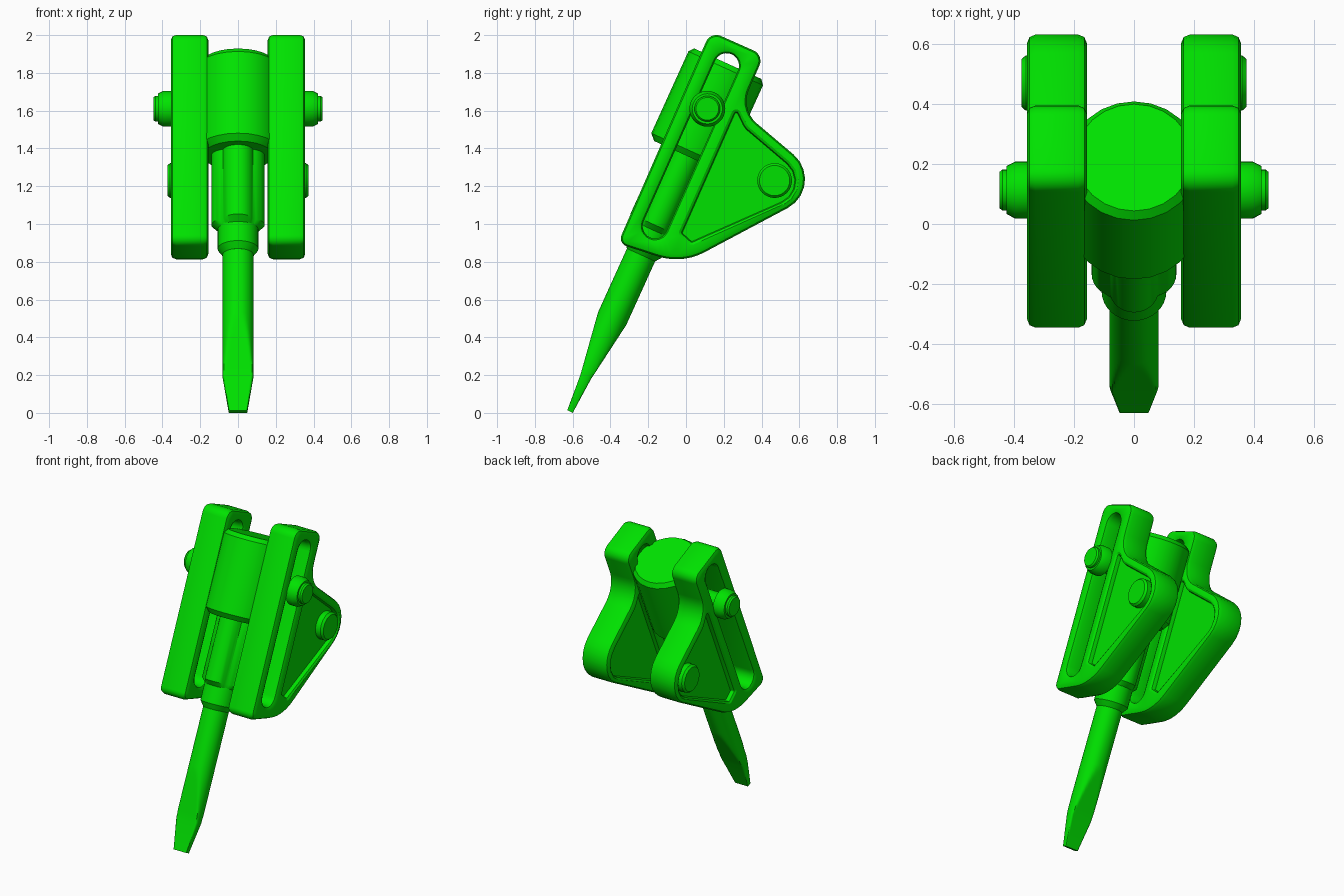
import bpy, bmesh
from math import sin, cos, tan, pi, radians, sqrt, acos
from mathutils import Matrix, Vector

if "Cube" in bpy.data.objects:
    bpy.data.objects.remove(bpy.data.objects["Cube"])

green = bpy.data.materials.new("green")
green.diffuse_color = (0.0, 0.76, 0.0, 1)
green.use_nodes = True
green.node_tree.nodes["Principled BSDF"].inputs["Base Color"].default_value = green.diffuse_color
PIVOT = Vector((0, 0.113, 1.61))
LEAN = Matrix.Translation(PIVOT) @ Matrix.Rotation(radians(-24.4), 4, 'X')


def finish(name, bm, mirror=False):
    bmesh.ops.recalc_face_normals(bm, faces=bm.faces)
    me = bpy.data.meshes.new(name)
    bm.to_mesh(me)
    bm.free()
    me.materials.append(green)
    ob = bpy.data.objects.new(name, me)
    bpy.context.collection.objects.link(ob)
    bpy.ops.object.select_all(action='DESELECT')
    ob.select_set(True)
    bpy.context.view_layer.objects.active = ob
    bpy.ops.object.shade_smooth_by_angle(angle=radians(32))
    if mirror:
        ob.modifiers.new("mirror", 'MIRROR')
    return ob


def loft(name, rings, matrix, mirror=False):
    """Skin a stack of equal-count rings and cap both ends."""
    bm = bmesh.new()
    loops = [[bm.verts.new(matrix @ Vector(p)) for p in ring] for ring in rings]
    n = len(loops[0])
    for a, b in zip(loops, loops[1:]):
        for i in range(n):
            j = (i + 1) % n
            bm.faces.new((a[i], a[j], b[j], b[i]))
    bm.faces.new(loops[0])
    bm.faces.new(loops[-1])
    return finish(name, bm, mirror)


def lathe(name, profile, matrix, n=32, mirror=False):
    rings = [[(r * cos(2 * pi * i / n), r * sin(2 * pi * i / n), h) for i in range(n)]
             for r, h in profile]
    return loft(name, rings, matrix, mirror)


def rounded(corners, seg=7):
    """Polygon from (y, z, radius) corners, each replaced by an arc."""
    out = []
    for i, (y, z, r) in enumerate(corners):
        p = Vector((y, z))
        a = (Vector(corners[i - 1][:2]) - p).normalized()
        b = (Vector(corners[(i + 1) % len(corners)][:2]) - p).normalized()
        half = acos(a.dot(b)) / 2
        centre = p + (a + b).normalized() * r / sin(half)
        s = p + a * r / tan(half) - centre
        e = p + b * r / tan(half) - centre
        sweep = s.angle(e)
        for k in range(seg + 1):
            t = k / seg
            out.append(centre + (s * sin((1 - t) * sweep) + e * sin(t * sweep)) / sin(sweep))
    return out


def wound(pts, ccw):
    area = sum(p.x * q.y - q.x * p.y for p, q in zip(pts, pts[1:] + pts[:1]))
    return pts if (area > 0) == ccw else pts[::-1]


def inset(pts, d):
    out = []
    for i, p in enumerate(pts):
        e1 = (p - pts[i - 1]).normalized()
        e2 = (pts[(i + 1) % len(pts)] - p).normalized()
        n1, n2 = Vector((e1.y, -e1.x)), Vector((e2.y, -e2.x))
        out.append(p - (n1 + n2) * d / (1 + n1.dot(n2)))
    return out


def slab(name, contours, x0, x1, depth):
    """Extrude (contour, bevel) pairs along x with bevelled rims; later contours are holes."""
    bm = bmesh.new()
    steps = [i * pi / 4 for i in range(3)] if depth else [pi / 2]
    levels = [(x0 + depth * (1 - cos(a)), 1 - sin(a)) for a in steps]
    levels += [(x1 - depth * (1 - cos(a)), 1 - sin(a)) for a in reversed(steps)]
    caps = [[], []]
    for k, (pts, bevel) in enumerate(contours):
        pts = wound(pts, k == 0)
        loops = [[bm.verts.new((x, p.x, p.y)) for p in inset(pts, bevel * f)] for x, f in levels]
        n = len(pts)
        for a, b in zip(loops, loops[1:]):
            for i in range(n):
                j = (i + 1) % n
                bm.faces.new((a[i], a[j], b[j], b[i]))
        for cap, lp in zip(caps, (loops[0], loops[-1])):
            cap += [bm.edges.get((lp[i], lp[(i + 1) % n])) for i in range(n)]
    for cap in caps:
        bmesh.ops.triangle_fill(bm, edges=cap, use_beauty=True, normal=(1, 0, 0))
    return finish(name, bm, mirror=True)


# Side plates with a long slot and a triangular pocket
outline = rounded([(.13, 2.02, .06), (.413, 1.894, .06), (.287, 1.607, .155),
                   (.763, 1.204, .172), (-.021, .787, .32), (-.361, .897, .045)])
pocket = rounded([(.266, 1.600, .008), (.31, 1.508, .1), (.68, 1.194, .12),
                  (.03, .907, .008), (-.02, .952, .008)], 5)
up = Vector((sin(radians(24)), cos(radians(24))))
side = Vector((up.y, -up.x))
mid = Vector((PIVOT.y, PIVOT.z))
slot = []
for end, start in ((.25, 0), (-.68, pi)):
    for i in range(13):
        a = start + pi * i / 12
        slot.append(mid + up * (end + .066 * sin(a)) + side * .066 * cos(a))
slab("side_plate", [(outline, .028), (slot, .025), (pocket, .018)], .157, .356, .028)

# Recessed web inside each pocket
slab("plate_web", [(inset(wound(pocket, True), -.01), 0)], .19, .323, 0)

# Pins along x
TO_X = Matrix.Rotation(pi / 2, 4, 'Y')
lathe("pivot_pin", [(.06, .1), (.06, .35), (.095, .35), (.095, .395), (.08, .424),
                    (.068, .424), (.068, .438), (.06, .448)],
      Matrix.Translation(PIVOT) @ TO_X, mirror=True)
lathe("rear_pin", [(.092, .3), (.092, .36), (.08, .374)],
      Matrix.Translation((0, .469, 1.23)) @ TO_X, mirror=True)

# Barrel and collar
lathe("barrel", [(.186, -.272), (.217, -.24), (.217, .235), (.195, .262)], LEAN, 24)
lathe("collar", [(.082, -.85), (.108, -.815), (.108, -.66)], LEAN)


# Four-lobed grip between barrel and collar
def lobed(u, k):
    ring = []
    for i in range(48):
        a = 2 * pi * i / 48
        f = (a + pi / 4) % (pi / 2) - pi / 4
        r = .059 * cos(f) + sqrt(.082 ** 2 - (.059 * sin(f)) ** 2)
        r = .106 + (r - .106) * k
        ring.append((r * cos(a), r * sin(a), u))
    return ring


loft("fluted_grip", [lobed(-.24, 1), lobed(-.675, 1), lobed(-.705, .02)], LEAN)


# Round shaft ground down to a flat driver tip
def blade_ring(u, w, t):
    return [(w * cos(2 * pi * i / 40), max(-t, min(t, .082 * sin(2 * pi * i / 40))), u)
            for i in range(40)]


rings = [blade_ring(-.78, .082, .082)]
for i in range(9):
    f = i / 8
    rings.append(blade_ring(-1.22 - .34 * f, .082, .082 - .052 * f))
rings.append(blade_ring(-1.76, .05, .016))
loft("driver_blade", rings, LEAN)
